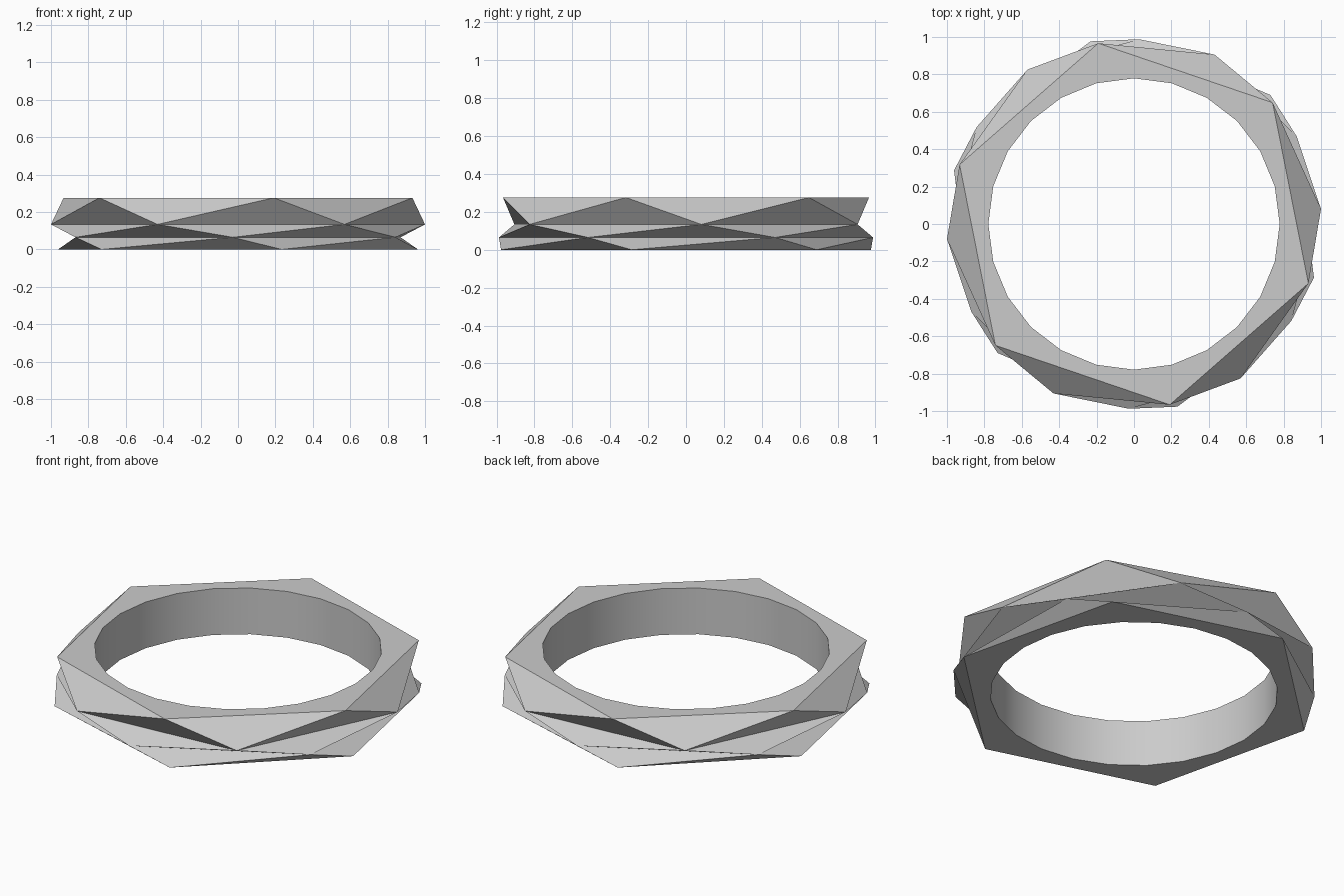
import bpy
import bmesh
from math import cos, sin, radians

cube = bpy.data.objects.get("Cube")
if cube:
    bpy.data.objects.remove(cube, do_unlink=True)

SIDES, BORE_SIDES, BORE_RADIUS = 6, 24, 0.779
# Twisted hexagon layers, top to bottom: height, radius, start angle
LAYERS = [(0.276, 0.985, 41.2), (0.134, 1.003, 4.6),
          (0.065, 0.988, -31.6), (0.0, 1.004, -76.6)]

bm = bmesh.new()


def ring(count, radius, z, start=0.0):
    angles = [radians(start + 360 * k / count) for k in range(count)]
    return [bm.verts.new((radius * cos(a), radius * sin(a), z)) for a in angles]


def loop_edges(verts):
    return [bm.edges.get((v, w)) for v, w in zip(verts, verts[1:] + verts[:1])]


# Faceted outer band: alternating triangles between neighbouring hexagons
hexes = [ring(SIDES, r, z, a) for z, r, a in LAYERS]
for upper, lower in zip(hexes, hexes[1:]):
    for k in range(SIDES):
        n = (k + 1) % SIDES
        bm.faces.new((upper[k], lower[k], lower[n]))
        bm.faces.new((upper[k], lower[n], upper[n]))

# Round bore
bore_top, bore_bottom = (ring(BORE_SIDES, BORE_RADIUS, z) for z in (LAYERS[0][0], 0.0))
for k in range(BORE_SIDES):
    n = (k + 1) % BORE_SIDES
    bm.faces.new((bore_top[k], bore_top[n], bore_bottom[n], bore_bottom[k]))

# Flat top and bottom rims
for outer, inner in ((hexes[0], bore_top), (hexes[-1], bore_bottom)):
    bmesh.ops.triangle_fill(bm, use_beauty=True,
                            edges=loop_edges(outer) + loop_edges(inner))
bmesh.ops.recalc_face_normals(bm, faces=bm.faces[:])

mesh = bpy.data.meshes.new("faceted_ring")
bm.to_mesh(mesh)
bm.free()
band = bpy.data.objects.new("faceted_ring", mesh)
bpy.context.collection.objects.link(band)

# Grey material
grey = bpy.data.materials.new("light_grey")
grey.use_nodes = True
grey.diffuse_color = (0.6, 0.6, 0.6, 1)
grey.node_tree.nodes["Principled BSDF"].inputs["Base Color"].default_value = (0.6, 0.6, 0.6, 1)
mesh.materials.append(grey)

bpy.ops.object.select_all(action="DESELECT")
band.select_set(True)
bpy.context.view_layer.objects.active = band
bpy.ops.object.shade_smooth_by_angle(angle=radians(30))
